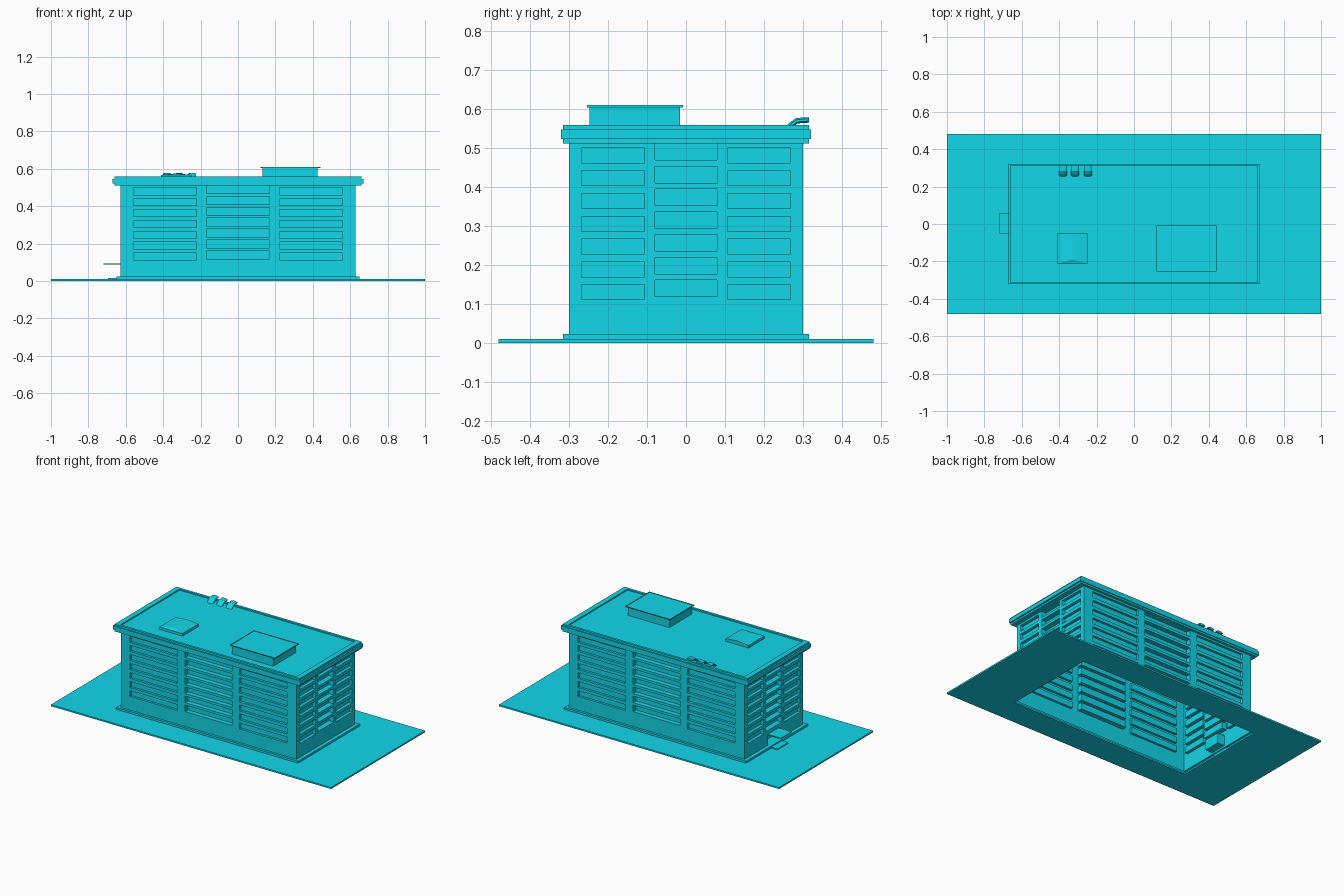
import bpy, bmesh, math
from mathutils import Matrix

if "Cube" in bpy.data.objects:
    bpy.data.objects.remove(bpy.data.objects["Cube"])

HX, HY = 0.627, 0.30         # half size of the wall shell
Z0, Z1 = 0.01, 0.511         # bottom and top of the walls

teal = bpy.data.materials.new("teal")
teal.diffuse_color = (0.006, 0.68, 0.82, 1)
teal.use_nodes = True
teal.node_tree.nodes["Principled BSDF"].inputs["Base Color"].default_value = teal.diffuse_color


def finish(name, bm):
    bmesh.ops.remove_doubles(bm, verts=bm.verts, dist=1e-5)
    me = bpy.data.meshes.new(name)
    bm.to_mesh(me)
    bm.free()
    me.materials.append(teal)
    ob = bpy.data.objects.new(name, me)
    bpy.context.collection.objects.link(ob)
    return ob


def rect_loft(name, profile, closed=False, cap=False, centre=(0, 0)):
    """Sweep a profile of (half x, half y, z) around a rectangle."""
    bm = bmesh.new()
    rings = [[bm.verts.new((centre[0] + sx * x, centre[1] + sy * y, z))
              for sx, sy in ((-1, -1), (1, -1), (1, 1), (-1, 1))]
             for x, y, z in profile]
    pairs = list(zip(rings, rings[1:])) + ([(rings[-1], rings[0])] if closed else [])
    for a, b in pairs:
        for i in range(4):
            j = (i + 1) % 4
            bm.faces.new((a[i], a[j], b[j], b[i]))
    if cap:
        bm.faces.new(rings[-1])
    return finish(name, bm)


def box(name, x0, x1, y0, y1, z0, z1):
    bm = bmesh.new()
    m = (Matrix.Translation(((x0 + x1) / 2, (y0 + y1) / 2, (z0 + z1) / 2))
         @ Matrix.Diagonal((x1 - x0, y1 - y0, z1 - z0, 1)))
    bmesh.ops.create_cube(bm, size=1, matrix=m)
    return finish(name, bm)


def facade(name, half, dist, angle, cols, depths, door=None):
    """Wall sheet with three columns of seven recessed windows."""
    bm = bmesh.new()

    def quad(pts):
        bm.faces.new([bm.verts.new((u, -dist + d, z)) for u, z, d in pts])

    def panel(u0, u1, z0, z1, d=0):
        if u1 - u0 > 1e-6 and z1 - z0 > 1e-6:
            quad([(u0, z0, d), (u1, z0, d), (u1, z1, d), (u0, z1, d)])

    def recess(u0, u1, z0, z1, d):
        c = [(u0, z0), (u1, z0), (u1, z1), (u0, z1)]
        for (a, b), (e, f) in zip(c, c[1:] + c[:1]):
            quad([(a, b, 0), (e, f, 0), (e, f, d), (a, b, d)])
        panel(u0, u1, z0, z1, d)

    edge = -half
    for k, (c0, c1) in enumerate(cols):
        panel(edge, c0, Z0, Z1)
        edge = c1
        base, h = (0.1185, 0.042) if k == 1 else (0.111, 0.038)
        holes = [(c0, c1, base + r * 0.0583, min(base + r * 0.0583 + h, Z1), depths[k == 1])
                 for r in range(7)]
        if door and k == 1:
            holes.insert(0, door)
        z = Z0
        for u0, u1, a, b, d in holes:
            panel(c0, c1, z, a)
            panel(c0, u0, a, b)
            panel(u1, c1, a, b)
            recess(u0, u1, a, b, d)
            z = b
        panel(c0, c1, z, Z1)
    panel(edge, half, Z0, Z1)
    bm.transform(Matrix.Rotation(angle, 4, 'Z'))
    return finish(name, bm)


# Ground plate with an opening under the building
rect_loft("ground_plate", [(1, .48, 0), (1, .48, .01), (.64, .307, .01), (.64, .307, 0)], closed=True)
# Plinth around the wall foot
rect_loft("plinth", [(.65, .315, .01), (.65, .315, .023), (HX, HY, .023)])
# Stepped cornice, parapet and roof
rect_loft("cornice_and_roof", [
    (HX, HY, .511), (.66, .315, .511), (.66, .315, .522), (.67, .32, .522),
    (.67, .32, .546), (.66, .315, .546), (.66, .315, .558), (HX, HY, .558),
    (HX, HY, .55)], cap=True)

# Walls
long_cols = [(-.56, -.222), (-.168, .168), (.222, .56)]
short_cols = [(-.268, -.106), (-.08, .08), (.106, .268)]
facade("front_wall", HX, HY, 0, long_cols, (.015, .03))
facade("back_wall", HX, HY, math.pi, long_cols, (.015, .03))
facade("right_wall", HY, HX, math.pi / 2, short_cols, (.02, .035))
facade("left_wall", HY, HX, -math.pi / 2, short_cols, (.02, .035),
       door=(-.06, .05, .023, .088, .05))

# Entrance canopy and step
box("entrance_canopy", -.72, -.62, -.05, .06, .087, .093)
box("entrance_step", -.695, -.64, -.05, .06, .008, .017)

# Roof penthouse with its shallow tray-like lid
box("penthouse", .13, .425, -.247, -.016, .548, .604)
rect_loft("penthouse_lid", [(.147, .115, .603), (.16, .123, .603), (.16, .123, .609),
                            (.158, .1215, .609), (.158, .1215, .605)],
          cap=True, centre=(.28, -.131))

# Skylight: low box with a hipped top
bm = bmesh.new()
x0, x1, y0, y1 = -.412, -.248, -.212, -.05
low, mid = [[bm.verts.new((x, y, z)) for x, y in ((x0, y0), (x1, y0), (x1, y1), (x0, y1))]
            for z in (.55, .567)]
r0 = bm.verts.new((-.33, -.19, .575))
r1 = bm.verts.new((-.33, y1, .575))
for i in range(4):
    j = (i + 1) % 4
    bm.faces.new((low[i], low[j], mid[j], mid[i]))
bm.faces.new((mid[0], mid[1], r0))
bm.faces.new((mid[1], mid[2], r1, r0))
bm.faces.new((mid[2], mid[3], r1))
bm.faces.new((mid[3], mid[0], r0, r1))
finish("skylight", bm)

# Three bent roof vents opening to the back
path = [(.258, .544), (.270, .559), (.284, .569), (.315, .571)]
tilt = [(.9, -.6), (.75, -.7), (.25, -1), (0, -1)]      # cross-section direction (y, z)
for n, cx in enumerate((-.38, -.315, -.247)):
    bm = bmesh.new()
    rings = []
    for (y, z), (ty, tz) in zip(path, tilt):
        ring = []
        for s in range(8):
            a = math.tau * (s + .5) / 8
            off = .0075 * math.sin(a)
            ring.append(bm.verts.new((cx + .023 * math.cos(a), y - ty * off, z - tz * off)))
        rings.append(ring)
    for a, b in zip(rings, rings[1:]):
        for i in range(8):
            j = (i + 1) % 8
            bm.faces.new((a[i], a[j], b[j], b[i]))
    bm.faces.new(rings[0])
    bm.faces.new(rings[-1])
    bmesh.ops.recalc_face_normals(bm, faces=bm.faces)
    finish(f"roof_vent_{n + 1}", bm)
